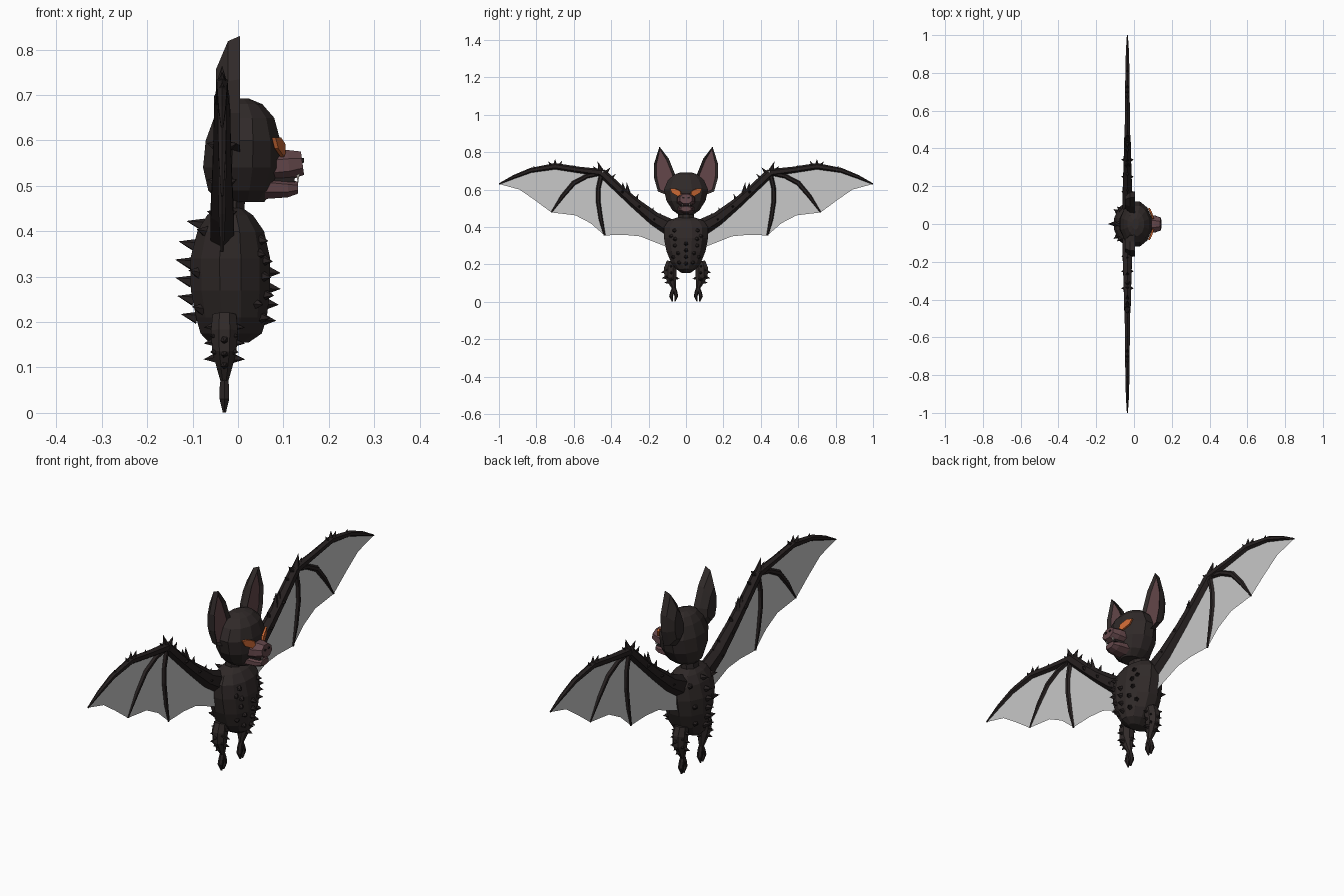
import bpy, bmesh, math
from mathutils import Vector as V

if "Cube" in bpy.data.objects:
    bpy.data.objects.remove(bpy.data.objects["Cube"])


def material(name, rgb):
    m = bpy.data.materials.new(name)
    m.diffuse_color = (*rgb, 1)
    m.use_nodes = True
    m.node_tree.nodes["Principled BSDF"].inputs["Base Color"].default_value = m.diffuse_color
    return m


FUR = material("dark fur", (.030, .023, .022))
BONE = material("black brown skin", (.020, .015, .015))
PINK = material("dusky pink skin", (.125, .062, .068))
WING = material("pale grey membrane", (.58, .58, .58))
EYE = material("orange eye", (.60, .14, .035))
TOOTH = material("tooth", (.50, .47, .42))


def finish(bm, name, mats, mirror=False):
    bmesh.ops.recalc_face_normals(bm, faces=bm.faces[:])
    me = bpy.data.meshes.new(name)
    bm.to_mesh(me)
    bm.free()
    for m in mats:
        me.materials.append(m)
    ob = bpy.data.objects.new(name, me)
    bpy.context.collection.objects.link(ob)
    if mirror:
        mod = ob.modifiers.new("mirror", 'MIRROR')
        mod.use_axis = (False, True, False)
        mod.use_mirror_merge = False
    return ob


def add_loft(bm, pts, ra, rb, n, side=V((1, 0, 0))):
    """Skin elliptical rings along a path; ra is the radius along side, rb across it."""
    pts = [V(p) for p in pts]
    rings = []
    for i, p in enumerate(pts):
        t = (pts[min(i + 1, len(pts) - 1)] - pts[max(i - 1, 0)]).normalized()
        b = t.cross(side).normalized()
        angles = [2 * math.pi * (k + .5) / n for k in range(n)]
        rings.append([bm.verts.new(p + side * ra[i] * math.cos(a) + b * rb[i] * math.sin(a))
                      for a in angles])
    for r, q in zip(rings, rings[1:]):
        for k in range(n):
            bm.faces.new((r[k], r[(k + 1) % n], q[(k + 1) % n], q[k]))
    bm.faces.new(rings[0])
    bm.faces.new(rings[-1])


def loft(name, mat, pts, ra, rb, n, side=V((1, 0, 0)), mirror=False):
    bm = bmesh.new()
    add_loft(bm, pts, ra, rb, n, side)
    return finish(bm, name, [mat], mirror)


def spikes(name, mat, items, mirror=False, n=5):
    """Each item is base point, direction, base radius, length."""
    bm = bmesh.new()
    for p, d, r, length in items:
        p, d = V(p), V(d).normalized()
        u = d.orthogonal().normalized()
        w = d.cross(u)
        p = p - d * .006
        ring = [bm.verts.new(p + r * (u * math.cos(2 * math.pi * k / n) + w * math.sin(2 * math.pi * k / n)))
                for k in range(n)]
        tip = bm.verts.new(p + d * (length + .006))
        bm.faces.new(ring)
        for k in range(n):
            bm.faces.new((ring[k], ring[(k + 1) % n], tip))
    return finish(bm, name, [mat], mirror)


# Torso and head: rows of z, back x, front x, half width
BODY = [(.155, -.065, .025, .025), (.175, -.085, .055, .055), (.21, -.095, .066, .083),
        (.27, -.107, .074, .108), (.34, -.108, .074, .122), (.40, -.092, .060, .122),
        (.435, -.07, .035, .095), (.452, -.05, .010, .045)]
HEAD = [(.465, -.045, .06, .04), (.49, -.068, .08, .075), (.54, -.08, .098, .108),
        (.60, -.074, .096, .122), (.65, -.055, .082, .100), (.68, -.035, .055, .065), (.692, -.01, .025, .03)]


def stack(name, rows, n):
    return loft(name, FUR, [((a + b) / 2, 0, z) for z, a, b, w in rows],
                [(b - a) / 2 for z, a, b, w in rows], [w for z, a, b, w in rows], n)


def surface(rows, deg, z):
    """Point on a stacked shape at an angle from the front."""
    for (z0, *p), (z1, *q) in zip(rows, rows[1:]):
        if z0 <= z <= z1:
            a, b, w = [u + (v - u) * (z - z0) / (z1 - z0) for u, v in zip(p, q)]
            break
    t = math.radians(deg)
    return V(((a + b) / 2 + (b - a) / 2 * math.cos(t), w * math.sin(t), z))


stack("torso", BODY, 12)
stack("head", HEAD, 12)
loft("neck", FUR, [(-.02, 0, .43), (-.015, 0, .49)], [.035, .035], [.045, .045], 8)

# Tufts down the spine, back and chest
def tufts(rows, r, length, lift):
    out = []
    for deg, z in rows:
        t = math.radians(deg)
        out.append((surface(BODY, deg, z), (math.cos(t), math.sin(t), lift), r, length))
    return out


spikes("spine_tufts", BONE, tufts([(180, z) for z in (.21, .25, .29, .33, .37, .415)], .015, .032, .25))
spikes("back_tufts", BONE, tufts([(140, .40), (145, .31), (145, .23)], .014, .022, .2), True)
spikes("chest_tufts", BONE, tufts([(32, .38), (42, .35), (30, .335), (33, .30), (25, .26), (46, .24),
                                   (28, .21)], .013, .017, -.1), True)
spikes("belly_tufts", BONE, tufts([(0, z) for z in (.205, .24, .275, .31)], .013, .02, -.1))

# Ears: front outline stepped back to a smaller rear, with a sunken pink inside
EAR = [(.10, .57), (.15, .59), (.170, .66), (.172, .735), (.142, .83), (.092, .765), (.058, .68), (.055, .62)]
bm = bmesh.new()
rings = []
for x, s in ((.004, 1), (-.022, .93), (-.048, .55)):
    rings.append([bm.verts.new((x, .115 + (y - .115) * s, .67 + (z - .67) * s)) for y, z in EAR])
for r, q in zip(rings, rings[1:]):
    for k in range(8):
        bm.faces.new((r[k], r[(k + 1) % 8], q[(k + 1) % 8], q[k]))
bm.faces.new(rings[2])
front = bm.faces.new(rings[0])
bmesh.ops.recalc_face_normals(bm, faces=bm.faces[:])
bmesh.ops.inset_region(bm, faces=[front], thickness=.014, depth=-.010)
front.material_index = 1
finish(bm, "ear", [FUR, PINK], True)

# Muzzle, jaw, nostrils and fangs
Y = V((0, 1, 0))
loft("muzzle", PINK, [(.07, 0, .542), (.112, 0, .546), (.142, 0, .55)], [.055, .048, .036],
     [.036, .036, .028], 8, Y)
loft("jaw", PINK, [(.06, 0, .497), (.11, 0, .495), (.132, 0, .496)], [.048, .040, .028],
     [.028, .022, .014], 8, Y)
loft("mouth", BONE, [(.08, 0, .514), (.124, 0, .514)], [.038, .028], [.012, .010], 6, Y)
loft("nostril", BONE, [(.138, .013, .556), (.145, .013, .556)], [.007, .006], [.006, .005], 6, Y, True)
spikes("fang", TOOTH, [((.132, .02, .525), (0, 0, -1), .006, .022)], True, 4)

# Slanted eyes laid on the head
bm = bmesh.new()
outline = [(.026, .574), (.042, .564), (.074, .582), (.084, .606), (.062, .607), (.030, .592)]
bm.faces.new([bm.verts.new((.011 + .087 * math.sqrt(1 - (y / .121) ** 2) + .005, y, z)) for y, z in outline])
eye = finish(bm, "eye", [EYE], True)
sol = eye.modifiers.new("thickness", 'SOLIDIFY')
sol.thickness = .009
sol.offset = 0

# Wings: arm, three fingers and a scalloped membrane, all in one upright plane
X0 = -.035


def yz(pts):
    return [(X0, y, z) for y, z in pts]


ARM = [(.09, .40), (.17, .445), (.27, .525), (.36, .605), (.45, .69)]
LEAD = [(.45, .69), (.57, .705), (.70, .725), (.83, .703), (.92, .668), (1.0, .63)]
MID = [(.45, .69), (.53, .672), (.60, .635), (.66, .565), (.72, .478)]
INNER = [(.45, .69), (.468, .61), (.470, .54), (.455, .44), (.435, .355)]
loft("wing_arm", BONE, yz(ARM), [.03, .029, .025, .022, .02], [.045, .036, .028, .024, .024], 6, mirror=True)
loft("leading_finger", BONE, yz(LEAD), [.018, .015, .014, .012, .009, .003],
     [.02, .017, .017, .013, .010, .003], 6, mirror=True)
loft("middle_finger", BONE, yz(MID), [.012, .011, .011, .009, .003], [.013, .012, .013, .011, .003], 6, mirror=True)
loft("inner_finger", BONE, yz(INNER), [.012, .011, .011, .009, .004], [.013, .012, .012, .011, .005], 6, mirror=True)

PANELS = [LEAD + [(.89, .60), (.81, .545)] + MID[:0:-1],
          MID + [(.59, .462), (.51, .420)] + INNER[:0:-1],
          INNER + [(.33, .358), (.245, .35), (.165, .318), (.08, .285)] + ARM[:-1]]
bm = bmesh.new()
for panel in PANELS:
    bm.faces.new([bm.verts.new(p) for p in yz(panel)])
bmesh.ops.remove_doubles(bm, verts=bm.verts[:], dist=.0005)
finish(bm, "wing_membrane", [WING], True)

# Thumb claw and tufts along the wing's upper edge: y, z, lean in y, radius, length
ROW = [(.455, .70, .35, .017, .055), (.43, .69, -.9, .014, .04), (.40, .66, -1.0, .012, .035),
       (.475, .70, .9, .012, .035), (.31, .575, .1, .018, .065), (.335, .60, .1, .014, .04),
       (.27, .545, -.5, .014, .035), (.19, .475, -.6, .016, .035), (.15, .45, -.5, .015, .03),
       (.70, .735, 0, .012, .030), (.675, .733, -.6, .010, .026), (.725, .733, .6, .010, .022),
       (.60, .72, -.3, .009, .015), (.81, .715, .4, .009, .015)]
spikes("wing_tufts", BONE, [((X0, y, z), (0, d, 1), r, h) for y, z, d, r, h in ROW], True)
spikes("arm_tufts", BONE, [((X0 + s * .02, y, z), (s, 0, .3), .012, .014)
                           for s in (-1, 1) for y, z in ((.17, .44), (.25, .51), (.34, .59))], True)

# Legs with tufts, ankles and split feet
loft("thigh", FUR, [(-.03, .075, .215), (-.03, .083, .18), (-.03, .084, .14), (-.03, .072, .10), (-.03, .064, .07)],
     [.028, .032, .029, .018, .009], [.03, .037, .035, .022, .010], 8, mirror=True)
for name, y in (("inner_toe", .052), ("outer_toe", .080)):
    loft(name, BONE, [(-.03, .064, .078), (-.03, (y + .064) / 2, .055), (-.03, y, .03), (-.03, (y + .066) / 2, .001)],
         [.009, .012, .012, .004], [.009, .011, .010, .003], 6, mirror=True)
leg = [((-.03 + s * .026, .08, z), (s, 0, -.1), .011, .02) for s in (-1, 1) for z in (.19, .155, .12)]
leg += [((-.03 + s * .02, .098, z), (s, 1, -.1), .011, .016) for s in (-1, 1) for z in (.17, .135)]
leg += [((-.03, y, z), (0, 1, -.2), .011, .018) for y, z in ((.117, .16), (.112, .13), (.098, .105))]
leg += [((-.03, .048, .125), (0, -1, -.2), .010, .014)]
spikes("leg_tufts", BONE, leg, True)
